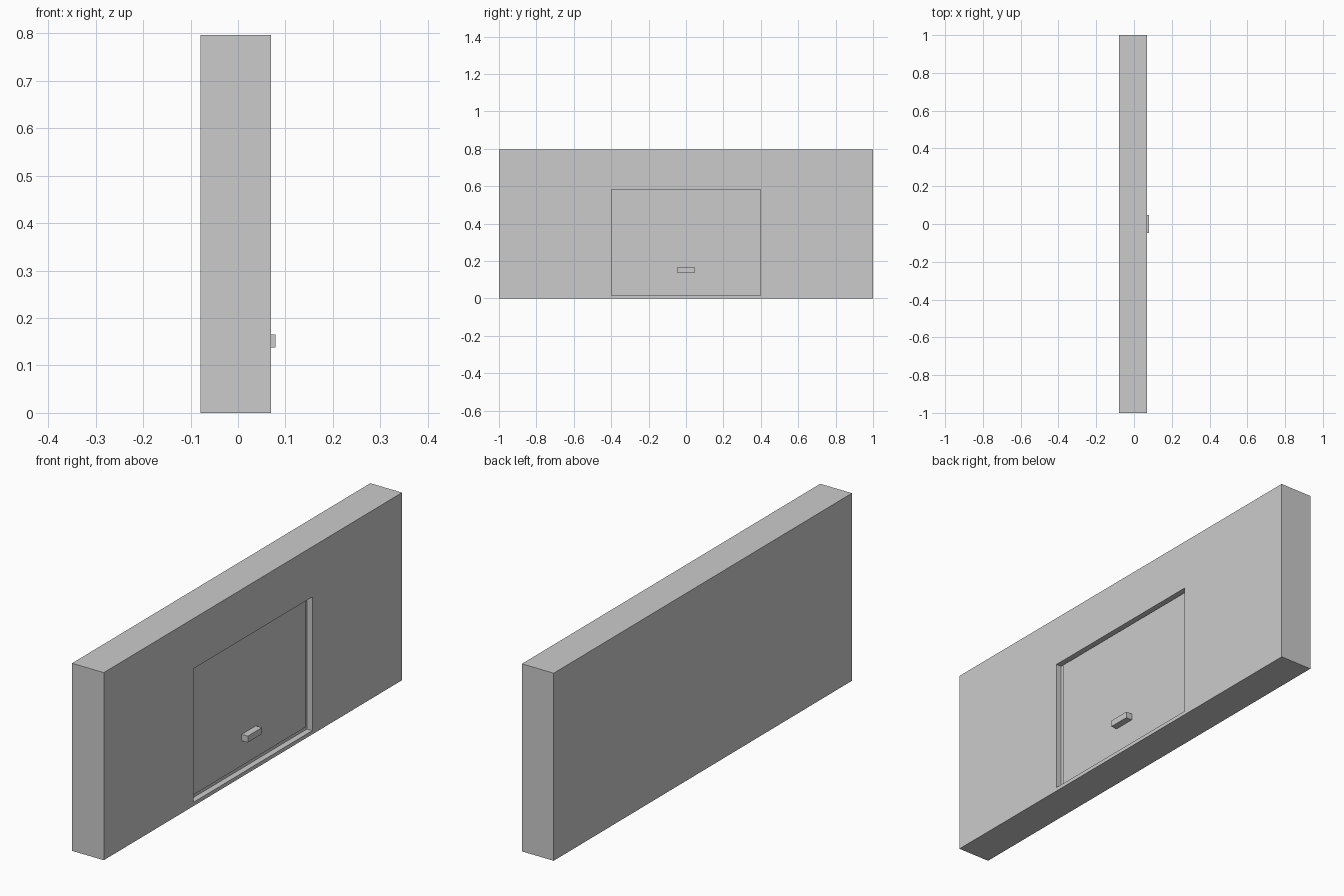
import bpy, bmesh

if "Cube" in bpy.data.objects:
    bpy.data.objects.remove(bpy.data.objects["Cube"])


def box(name, x, y, z):
    """Box from (min, max) ranges on each axis."""
    bm = bmesh.new()
    bmesh.ops.create_cube(bm, size=1)
    for v in bm.verts:
        v.co = [r[0] if c < 0 else r[1] for c, r in zip(v.co, (x, y, z))]
    mesh = bpy.data.meshes.new(name)
    bm.to_mesh(mesh)
    bm.free()
    obj = bpy.data.objects.new(name, mesh)
    bpy.context.collection.objects.link(obj)
    return obj


# Front housing with a shallow rectangular recess
FRONT, BACK, FLOOR, FACE = 0.07, -0.079, 0.045, 0.0505
housing = box("housing", (BACK, FRONT), (-1, 1), (0, 0.796))
cutter = box("recess_cutter", (FLOOR, 0.12), (-0.398, 0.398), (0.016, 0.583))
cutter.hide_render = True
cutter.hide_set(True)
cut = housing.modifiers.new("recess", "BOOLEAN")
cut.operation = "DIFFERENCE"
cut.solver = "EXACT"
cut.object = cutter

# Door panel set in the recess, with its pull handle
box("door_panel", (FLOOR, FACE), (-0.382, 0.382), (0.032, 0.579))
box("handle", (FACE, 0.079), (-0.047, 0.047), (0.138, 0.165))
